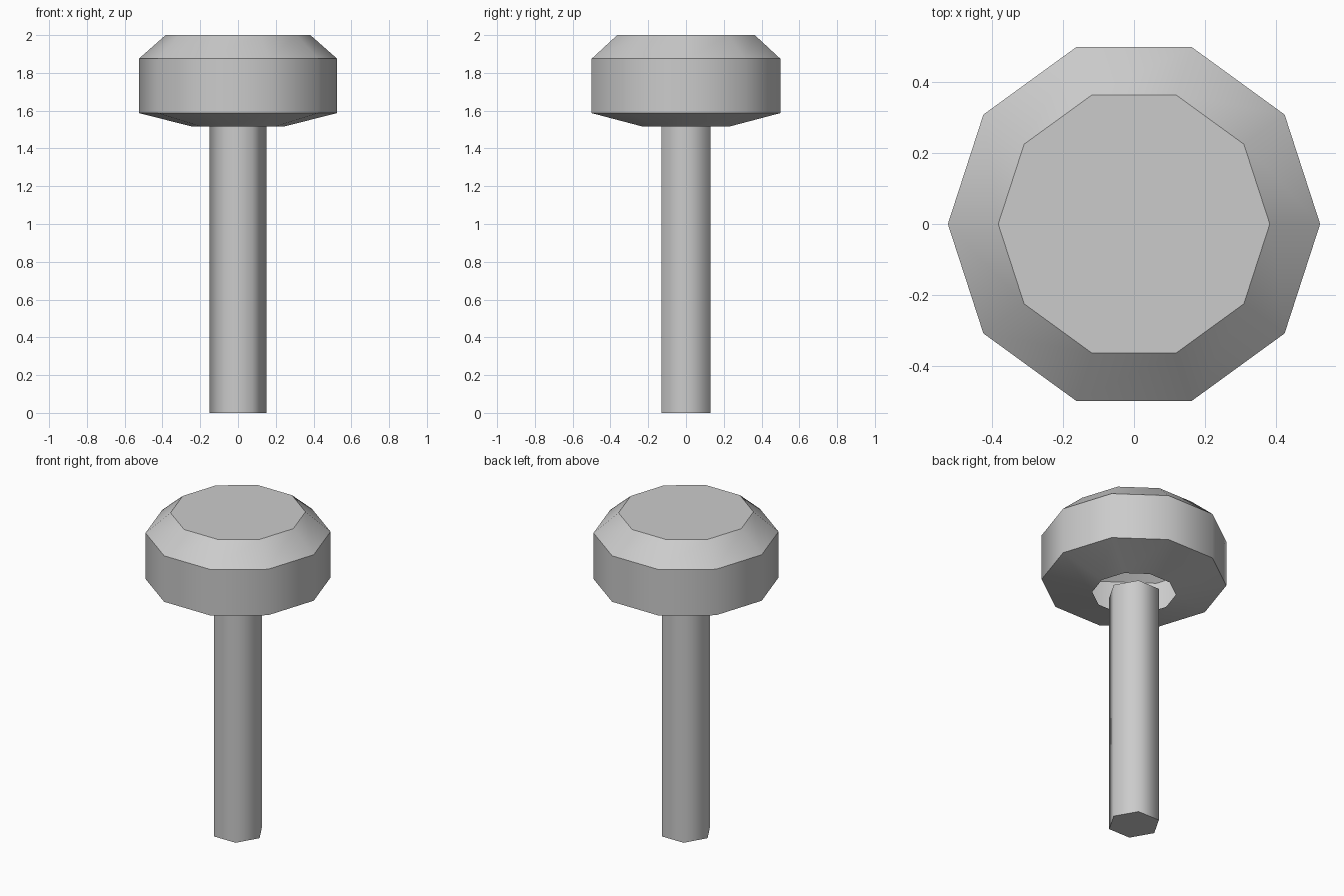
import bpy, bmesh, math

if "Cube" in bpy.data.objects:
    bpy.data.objects.remove(bpy.data.objects["Cube"])

grey = bpy.data.materials.new("plain grey")
grey.diffuse_color = (0.6, 0.6, 0.6, 1)
grey.use_nodes = True
grey.node_tree.nodes["Principled BSDF"].inputs["Base Color"].default_value = grey.diffuse_color


def lathe(name, profile, sides, cap_bottom, cap_top):
    """Polygonal lathe of (radius, z) rings: smooth around, sharp at each ring."""
    bm = bmesh.new()
    rings = []
    for r, z in profile:
        angles = [2 * math.pi * i / sides for i in range(sides)]
        rings.append([bm.verts.new((r * math.cos(a), r * math.sin(a), z)) for a in angles])
    for low, high in zip(rings, rings[1:]):
        for i in range(sides):
            j = (i + 1) % sides
            bm.faces.new((low[i], low[j], high[j], high[i]))
    if cap_bottom:
        bm.faces.new(rings[0][::-1])
    if cap_top:
        bm.faces.new(rings[-1])
    for f in bm.faces:
        f.smooth = True
    for e in bm.edges:
        if abs(e.verts[0].co.z - e.verts[1].co.z) < 1e-5:
            e.smooth = False
    mesh = bpy.data.meshes.new(name)
    bm.to_mesh(mesh)
    bm.free()
    mesh.materials.append(grey)
    obj = bpy.data.objects.new(name, mesh)
    bpy.context.collection.objects.link(obj)
    return obj


# Six-sided shaft, ending level with the underside of the head
lathe("shaft", [(0.15, 0), (0.15, 1.515)], 6, True, True)

# Ten-sided hollow head, open underneath around the shaft
lathe("head", [(0.238, 1.515), (0.525, 1.587), (0.525, 1.875), (0.383, 2.0)],
      10, False, True)
